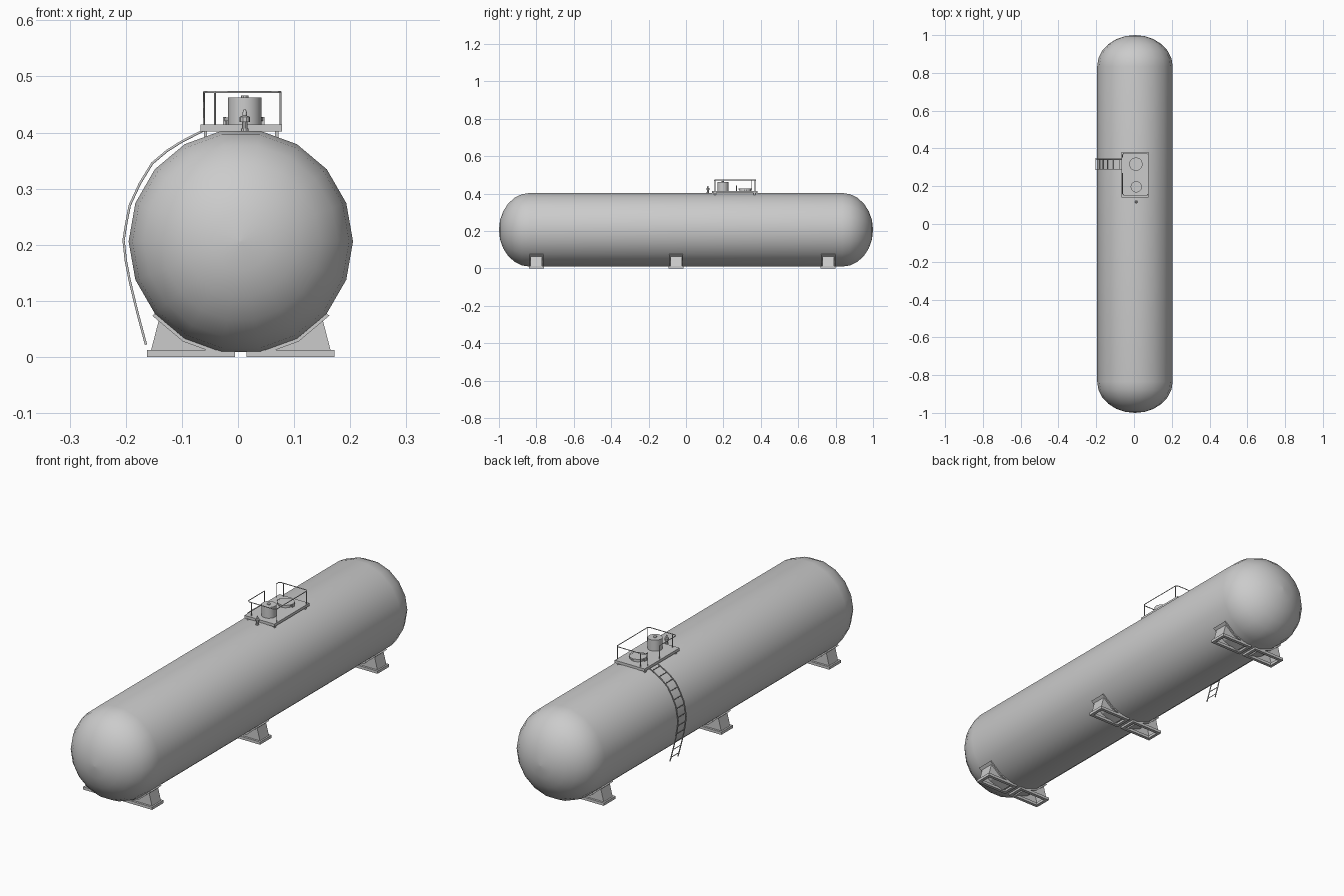
import bpy, bmesh, math
from mathutils import Vector

if "Cube" in bpy.data.objects:
    bpy.data.objects.remove(bpy.data.objects["Cube"])

CX, CZ, R, N = 0.005, 0.206, 0.2, 18   # tank axis, radius, sides


def make(name, verts, faces, smooth=None):
    me = bpy.data.meshes.new(name)
    me.from_pydata(verts, [], faces)
    bm = bmesh.new()
    bm.from_mesh(me)
    bmesh.ops.recalc_face_normals(bm, faces=bm.faces)
    bm.to_mesh(me)
    bm.free()
    ob = bpy.data.objects.new(name, me)
    bpy.context.collection.objects.link(ob)
    if smooth:
        bpy.ops.object.select_all(action='DESELECT')
        ob.select_set(True)
        bpy.context.view_layer.objects.active = ob
        bpy.ops.object.shade_smooth_by_angle(angle=math.radians(smooth))
    return ob


def lathe(name, profile, origin, axis='Z', n=16, smooth=35):
    # profile: (radius, height) pairs, ends capped or closed at a pole
    verts, faces = [], []
    for r, h in profile:
        for i in range(n):
            a = 2 * math.pi * i / n
            c, s = r * math.cos(a), r * math.sin(a)
            v = (c, s, h) if axis == 'Z' else (c, h, s)
            verts.append(Vector(v) + Vector(origin))
    for j in range(len(profile) - 1):
        for i in range(n):
            k = (i + 1) % n
            faces.append((j * n + i, j * n + k, (j + 1) * n + k, (j + 1) * n + i))
    faces.append(tuple(range(n)))
    faces.append(tuple(range(len(verts) - n, len(verts))))
    return make(name, verts, faces, smooth)


def box(name, lo, hi):
    v = [(x, y, z) for x in (lo[0], hi[0]) for y in (lo[1], hi[1]) for z in (lo[2], hi[2])]
    f = [(0, 1, 3, 2), (4, 6, 7, 5), (0, 4, 5, 1), (2, 3, 7, 6), (0, 2, 6, 4), (1, 5, 7, 3)]
    return make(name, v, f)


def tube(name, pts, r=0.0018, closed=False):
    cu = bpy.data.curves.new(name, 'CURVE')
    cu.dimensions = '3D'
    cu.bevel_depth, cu.bevel_resolution, cu.use_fill_caps = r, 1, True
    sp = cu.splines.new('POLY')
    sp.points.add(len(pts) - 1)
    for p, co in zip(sp.points, pts):
        p.co = (*co, 1)
    sp.use_cyclic_u = closed
    ob = bpy.data.objects.new(name, cu)
    bpy.context.collection.objects.link(ob)
    bpy.ops.object.select_all(action='DESELECT')
    ob.select_set(True)
    bpy.context.view_layer.objects.active = ob
    bpy.ops.object.convert(target='MESH')
    return ob


# Tank shell with domed ends
D, K = 0.165, 6
dome = [(max(R * math.sin(math.pi / 2 * i / K), 0.0005), 1 - D + D * math.cos(math.pi / 2 * i / K))
        for i in range(K + 1)]
profile = [(r, -h) for r, h in dome] + dome[::-1]
lathe('tank_shell', profile, (CX, 0, CZ), 'Y', N, 40)

# Saddle supports: base frame, hollow leg and bearing strip, on both sides
arc = [(R * math.cos(math.radians(a)), CZ + R * math.sin(math.radians(a))) for a in (-40, -60, -80)]
for i, y in enumerate((-0.8, -0.053, 0.76)):
    for side, s in (('right', 1), ('left', -1)):
        tag = f'{side}_{i + 1}'
        # base frame, open in the middle
        v, f = [], []
        for z in (0, 0.012):
            for m in (0, 0.014):
                v += [(CX + s * x, y + dy, z) for x, dy in
                      ((0.01 + m, -0.04 + m), (0.167 - m, -0.04 + m),
                       (0.167 - m, 0.04 - m), (0.01 + m, 0.04 - m))]
        for k in range(4):
            n = (k + 1) % 4
            f += [(k, n, 4 + n, 4 + k), (8 + k, 8 + n, 12 + n, 12 + k),
                  (k, n, 8 + n, 8 + k), (4 + k, 4 + n, 12 + n, 12 + k)]
        make('base_frame_' + tag, v, f)
        # leg walls
        outline = [(0.040, 0.012), (0.160, 0.012), (0.146, 0.066)] + arc[1:]
        v = [(CX + s * x, y + dy, z) for dy in (-0.031, 0.031) for x, z in outline]
        make('leg_' + tag, v, [(0, 1, 2, 3, 4), (5, 6, 7, 8, 9), (1, 2, 7, 6)])
        # bearing strip hugging the tank
        outer = [(x * 1.03, CZ + (z - CZ) * 1.03) for x, z in arc]
        ring = arc + outer[::-1]
        v = [(CX + s * x, y + dy, z) for dy in (-0.038, 0.038) for x, z in ring]
        f = [(k, (k + 1) % 6, 6 + (k + 1) % 6, 6 + k) for k in range(6)]
        f += [(0, 1, 4, 5), (1, 2, 3, 4), (6, 7, 10, 11), (7, 8, 9, 10)]
        make('bearing_strip_' + tag, v, f)

# Platform on short feet
X0, X1, Y0, Y1, ZP, ZR = -0.067, 0.078, 0.14, 0.382, 0.414, 0.472
box('platform', (X0, Y0, 0.402), (X1, Y1, ZP))
for x in (X0 + 0.006, X1 - 0.012):
    for y in (Y0 + 0.01, Y1 - 0.02):
        box('platform_foot', (x, y, 0.385), (x + 0.006, y + 0.01, 0.403))

# Guard rail, open where the ladder arrives
a, b, c, d = X0 + 0.006, X1 - 0.002, Y0 + 0.012, Y1 - 0.008
g0, g1, q = 0.27, 0.352, 0.008
tube('guard_rail', [(a, g0, ZP), (a, g0, ZR), (a, c + q, ZR), (a + q, c, ZR), (b - q, c, ZR),
                    (b, c + q, ZR), (b, d - q, ZR), (b - q, d, ZR), (a + q, d, ZR),
                    (a, d - q, ZR), (a, g1, ZR), (a, g1, ZP)])
for x, y in ((a + 0.02, c), (b, c + q), (b, d - q), (a + 0.02, d)):
    tube('rail_post', [(x, y, ZP), (x, y, ZR)])

# Tall manhole and low hatch
lathe('manhole_neck', [(0.030, 0), (0.030, 0.048)], (0.012, 0.197, ZP), n=18)
lathe('manhole_cap', [(0.007, 0), (0.007, 0.004)], (0.012, 0.197, ZP + 0.048), n=10)
lathe('hatch', [(0.031, 0), (0.031, 0.007), (0.036, 0.007), (0.036, 0.013)], (0.010, 0.317, ZP), n=12)
for s in (-1, 1):
    box('hatch_clamp', (0.010 + s * 0.034 - 0.003, 0.310, ZP), (0.010 + s * 0.034 + 0.003, 0.324, ZP + 0.014))

# Relief valve in front of the platform
lathe('relief_valve', [(0.007, 0), (0.007, 0.006), (0.005, 0.006), (0.005, 0.018), (0.009, 0.018),
                       (0.009, 0.027), (0.004, 0.029), (0.004, 0.034), (0.002, 0.04)],
      (0.012, 0.117, 0.401), n=10)

# Ladder curving down the left side
path = [(-0.061, 0.404), (-0.100, 0.384), (-0.127, 0.367), (-0.153, 0.345), (-0.175, 0.309), (-0.193, 0.270),
        (-0.199, 0.239), (-0.204, 0.208), (-0.200, 0.172), (-0.193, 0.136), (-0.179, 0.078), (-0.164, 0.022)]
LY = (0.290, 0.345)
for y in LY:
    tube('ladder_rail', [(x, y, z) for x, z in path], 0.0024)
seg = [math.dist(p, n) for p, n in zip(path, path[1:])]
for k in range(12):
    t = sum(seg) * (k + 0.5) / 12
    j = 0
    while t > seg[j]:
        t -= seg[j]
        j += 1
    u = t / seg[j]
    x, z = (path[j][m] * (1 - u) + path[j + 1][m] * u for m in (0, 1))
    tube('ladder_rung', [(x, LY[0], z), (x, LY[1], z)], 0.0016)
